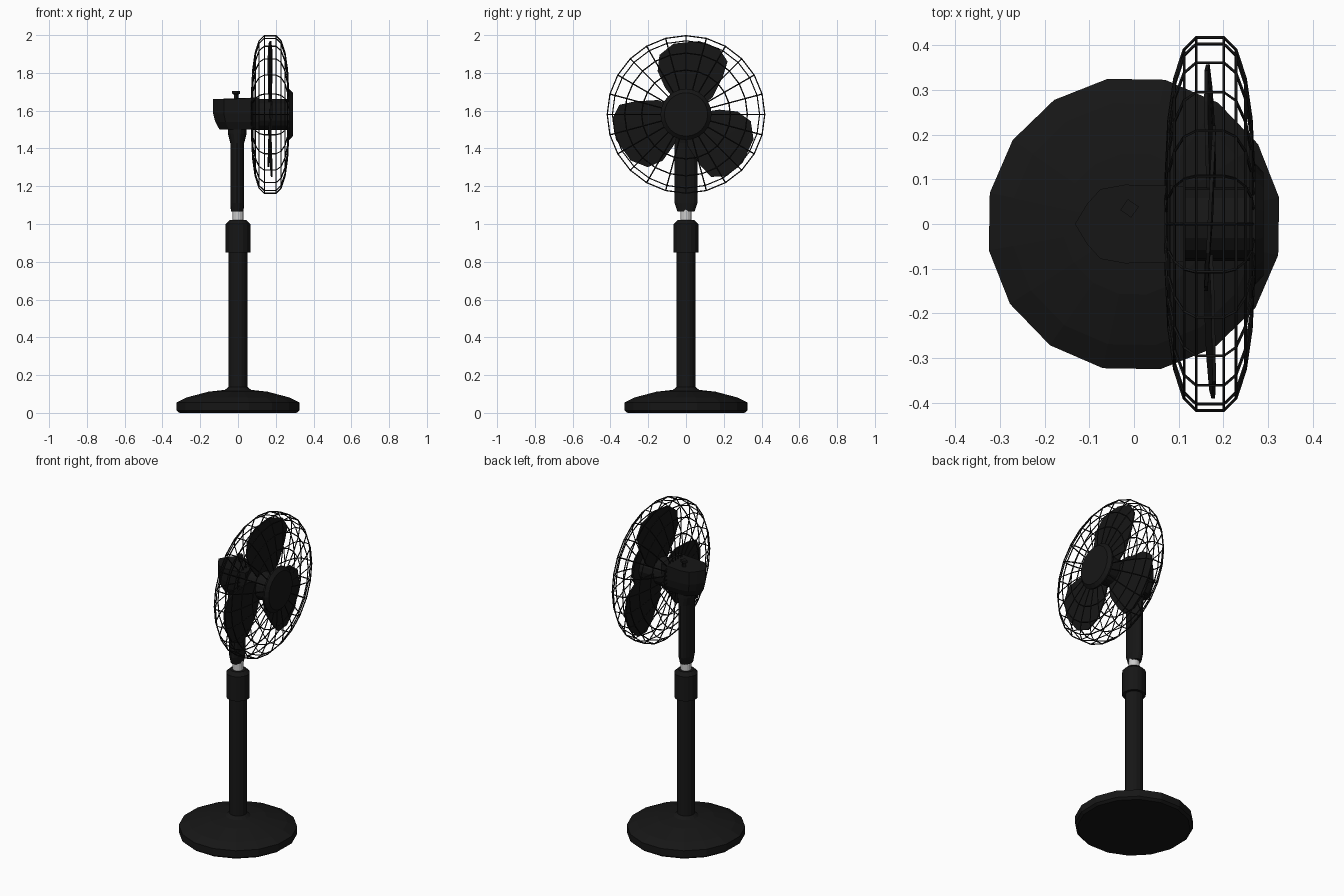
import bpy, bmesh
from math import sin, cos, pi, radians
from mathutils import Matrix

if "Cube" in bpy.data.objects:
    bpy.data.objects.remove(bpy.data.objects["Cube"])

black = bpy.data.materials.new("black_plastic")
black.diffuse_color = (0.008, 0.008, 0.008, 1)
black.use_nodes = True
black.node_tree.nodes["Principled BSDF"].inputs["Base Color"].default_value = black.diffuse_color
FAN = (0.17, 0, 1.58)


def finish(name, bm, mat=black):
    bmesh.ops.recalc_face_normals(bm, faces=bm.faces)
    me = bpy.data.meshes.new(name)
    bm.to_mesh(me)
    bm.free()
    ob = bpy.data.objects.new(name, me)
    bpy.context.collection.objects.link(ob)
    if mat:
        me.materials.append(mat)
    return ob


def skin(bm, rings, caps=True):
    vs = [[bm.verts.new(p) for p in r] for r in rings]
    n = len(vs[0])
    for a, b in zip(vs, vs[1:]):
        for i in range(n):
            j = (i + 1) % n
            bm.faces.new((a[i], a[j], b[j], b[i]))
    if caps:
        bm.faces.new(vs[0])
        bm.faces.new(vs[-1])


def loft(name, profile, n=16, centre=(0, 0), phase=0, mat=black):
    """Stack of ellipses (half x, half y, z)."""
    bm = bmesh.new()
    skin(bm, [[(centre[0] + rx * cos(phase + 2 * pi * i / n),
                centre[1] + ry * sin(phase + 2 * pi * i / n), z)
               for i in range(n)] for rx, ry, z in profile])
    return finish(name, bm, mat)


def x_rings(profile, n):
    """Circles around the fan axis (x, radius)."""
    return [[(x, r * cos(2 * pi * i / n), FAN[2] + r * sin(2 * pi * i / n))
             for i in range(n)] for x, r in profile]


# Stand
loft("base", [(r, r, z) for r, z in [(0.315, 0), (0.33, 0.012), (0.33, 0.055), (0.275, 0.082),
     (0.16, 0.112), (0.07, 0.122), (0.05, 0.138)]], 16, phase=radians(10.3))
loft("lower_pole", [(0.05, 0.05, 0.12), (0.05, 0.05, 0.86)])
loft("height_collar", [(0.066, 0.066, 0.85), (0.066, 0.066, 1.0), (0.045, 0.045, 1.02)])
loft("inner_pole", [(0.03, 0.03, 0.98), (0.03, 0.03, 1.1)], mat=None)
loft("neck", [(0.033, 0.045, 1.065), (0.037, 0.06, 1.11), (0.037, 0.06, 1.43),
              (0.05, 0.062, 1.48), (0.05, 0.062, 1.53)], centre=(-0.004, 0))

# Motor housing: U-shaped outline with the rear undercut
half = [(-0.105, 0.045), (-0.075, 0.078), (-0.02, 0.088), (0.11, 0.085)]
outline = [(-0.132, 0)] + half + [(x, -y) for x, y in reversed(half)]
bm = bmesh.new()
skin(bm, [[(0.11 + (x - 0.11) * sx, y * sy, z + 0.008 * (x > 0) * (z > 1.6)) for x, y in outline]
          for sx, sy, z in [(0.86, 0.7, 1.5), (0.95, 0.92, 1.54), (1, 1, 1.585), (1, 1, 1.662)]])
finish("motor_housing", bm)

bm = bmesh.new()
skin(bm, x_rings([(0.07, 0.083), (0.265, 0.083)], 16))
finish("motor_hub", bm)

bm = bmesh.new()
skin(bm, x_rings([(0.262, 0.135), (0.272, 0.135), (0.29, 0.115)], 24))
finish("front_cap", bm)

# Oscillation knob
loft("knob", [(0.012, 0.012, 1.65), (0.012, 0.012, 1.685), (0.021, 0.021, 1.69),
              (0.021, 0.021, 1.705)], 4, (-0.01, 0.035), radians(10))

# Cage: wireframe of a flattened dome pair
prof = [(0.098, 0.11), (0.092, 0.235), (0.079, 0.325), (0.058, 0.39), (0.031, 0.417)]
bm = bmesh.new()
skin(bm, x_rings([(FAN[0] - x, r) for x, r in [(0.099, 0.06)] + prof] +
                 [(FAN[0] + x, r) for x, r in reversed(prof)], 24), caps=False)
cage = finish("cage", bm)
wire = cage.modifiers.new("wire", "WIREFRAME")
wire.thickness = 0.007
wire.offset = 0
wire.use_boundary = True

# Three slightly pitched blades
shape = [(-0.03, 0.04), (-0.11, 0.14), (-0.15, 0.23), (-0.14, 0.315), (-0.065, 0.375), (0.07, 0.388),
         (0.175, 0.35), (0.22, 0.28), (0.195, 0.2), (0.14, 0.09), (0.05, 0.02)]
bm = bmesh.new()
for k in range(3):
    rot = Matrix.Translation(FAN) @ Matrix.Rotation(2 * pi * k / 3, 4, "X")
    mid = bm.verts.new((0.004, 0.03, 0.22))
    rim = [bm.verts.new((0.05 * (y - 0.03), y, z)) for y, z in shape]
    for a, b in zip(rim, rim[1:] + rim[:1]):
        bm.faces.new((a, b, mid))
    bmesh.ops.transform(bm, matrix=rot, verts=rim + [mid])
blades = finish("blades", bm)
sol = blades.modifiers.new("thickness", "SOLIDIFY")
sol.thickness = 0.008
sol.offset = 0
